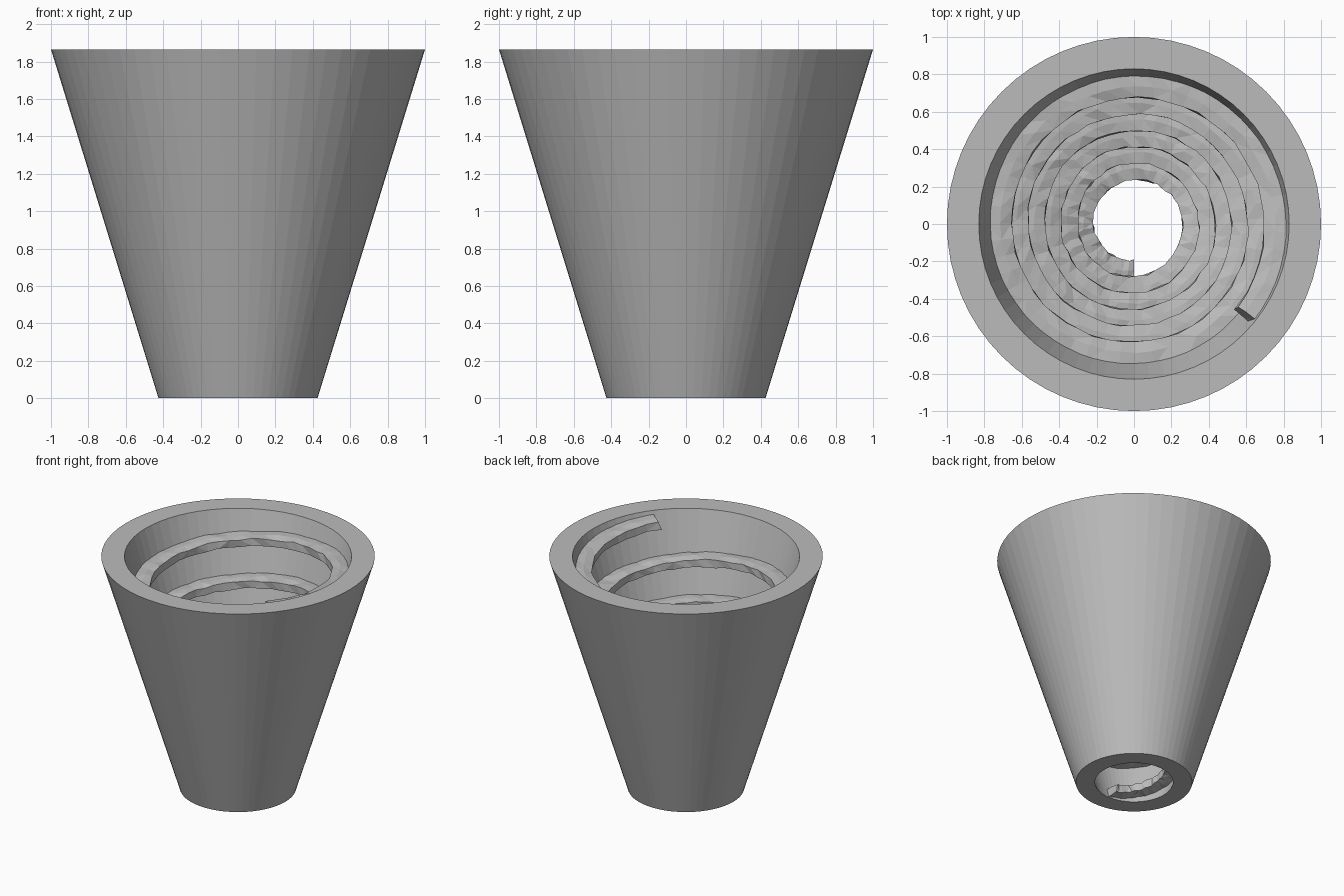
import bpy, bmesh, math, random

cube = bpy.data.objects.get("Cube")
if cube:
    bpy.data.objects.remove(cube, do_unlink=True)

random.seed(4)
HEIGHT = 1.865
OUTER = (0.425, 1.0)      # outer radius at the bottom and top
INNER = (0.285, 0.83)     # bore radius at the bottom and top
SIDES = 64

grey = bpy.data.materials.new("plain grey")
grey.use_nodes = True
grey.diffuse_color = (0.5, 0.5, 0.5, 1)
grey.node_tree.nodes["Principled BSDF"].inputs["Base Color"].default_value = (0.5, 0.5, 0.5, 1)


def finish(bm, name):
    bmesh.ops.recalc_face_normals(bm, faces=bm.faces)
    mesh = bpy.data.meshes.new(name)
    bm.to_mesh(mesh)
    bm.free()
    mesh.materials.append(grey)
    obj = bpy.data.objects.new(name, mesh)
    bpy.context.scene.collection.objects.link(obj)
    return obj


def bridge(bm, ring_a, ring_b):
    n = len(ring_a)
    for i in range(n):
        j = (i + 1) % n
        bm.faces.new((ring_a[i], ring_a[j], ring_b[j], ring_b[i]))


def bore_radius(z):
    return INNER[0] + (INNER[1] - INNER[0]) * z / HEIGHT


def polar(r, a, z):
    return (r * math.cos(a), r * math.sin(a), z)


# Hollow tapered shell, open at both ends
bm = bmesh.new()
profile = [(OUTER[0], 0), (OUTER[1], HEIGHT), (INNER[1], HEIGHT), (INNER[0], 0)]
rings = [[bm.verts.new(polar(r, math.tau * i / SIDES, z)) for i in range(SIDES)]
         for r, z in profile]
for k in range(4):
    bridge(bm, rings[k], rings[(k + 1) % 4])
finish(bm, "tapered_shell")

# Rough spiral ledge climbing clockwise along the bore
TURNS, PITCH, STEPS = 5.856, 0.30, 300
WIDTH, THICK, START_Z = 0.115, 0.07, 0.08


def rough():
    return random.uniform(-0.006, 0.006)


bm = bmesh.new()
rings = []
for s in range(STEPS + 1):
    turn = TURNS * s / STEPS
    top = START_Z + PITCH * turn
    wall = bore_radius(top)
    angle = -math.pi / 2 - math.tau * turn
    # The upper end is cut at a slant
    slant = 0.04 if s == STEPS else 0
    section = [(wall + 0.03, top), (wall - WIDTH / 2, top), (wall - WIDTH, top - 0.012),
               (wall - WIDTH, top - THICK), (wall - WIDTH / 2, top - THICK),
               (wall + 0.03, top - THICK)]
    ring = []
    for r, z in section:
        a = angle - slant * (top - z) / THICK
        ring.append(bm.verts.new(polar(r + rough(), a, z + rough())))
    rings.append(ring)
for ring_a, ring_b in zip(rings, rings[1:]):
    bridge(bm, ring_a, ring_b)
bm.faces.new(rings[0])
bm.faces.new(rings[-1])
bmesh.ops.triangulate(bm, faces=bm.faces)
finish(bm, "spiral_ledge")
